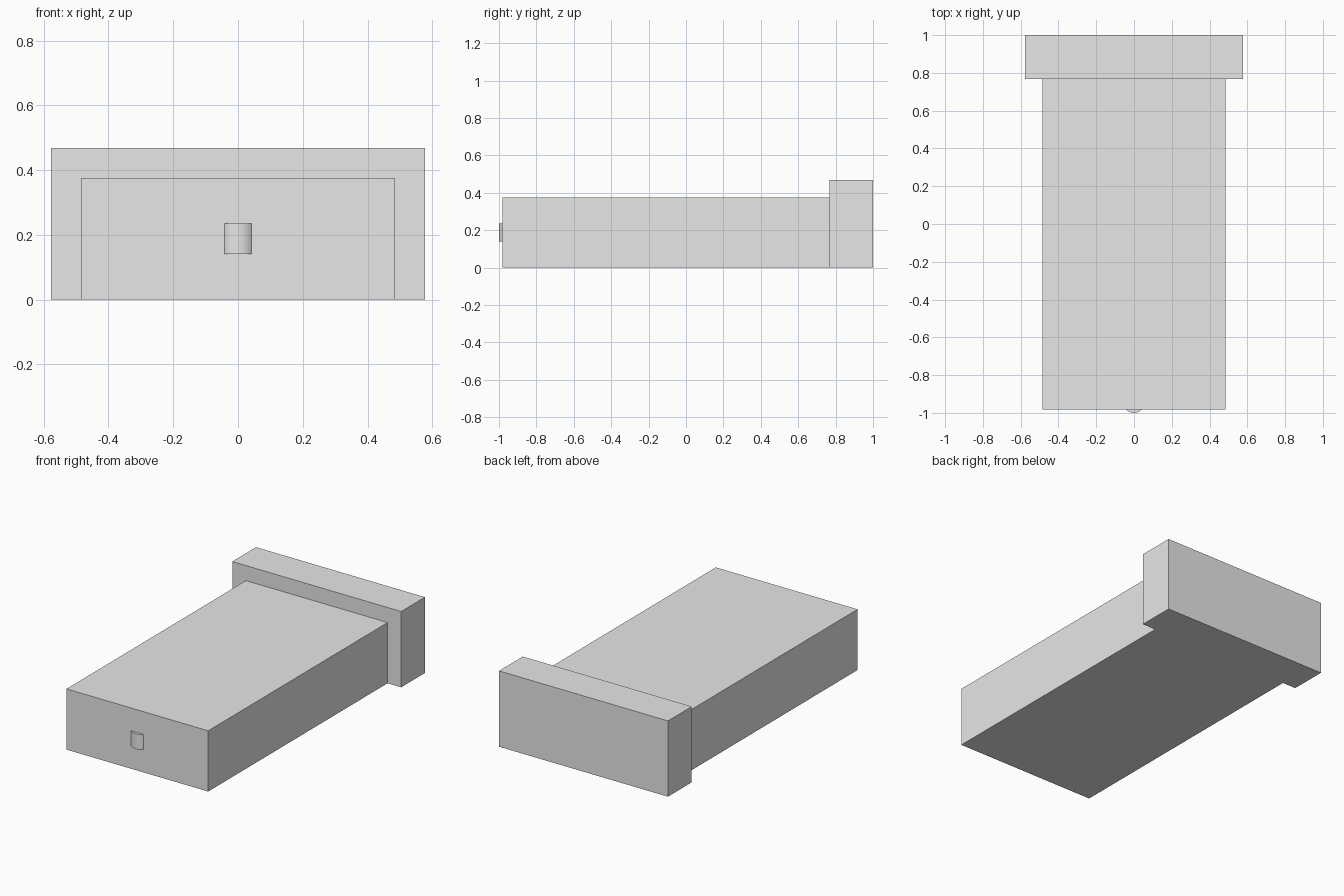
import bpy

# Remove the default cube
cube = bpy.data.objects.get("Cube")
if cube:
    bpy.data.objects.remove(cube, do_unlink=True)

# Single plain material
COLOR = (0.8, 0.8, 0.8, 1)
grey = bpy.data.materials.new("light_grey")
grey.use_nodes = True
grey.diffuse_color = COLOR
grey.node_tree.nodes["Principled BSDF"].inputs["Base Color"].default_value = COLOR


def box(name, width, y0, y1, height):
    """Box standing on the ground, centred in x, from y0 to y1."""
    bpy.ops.mesh.primitive_cube_add(size=1, location=(0, (y0 + y1) / 2, height / 2))
    obj = bpy.context.object
    obj.name = name
    obj.scale = (width, y1 - y0, height)
    bpy.ops.object.transform_apply(location=False, rotation=False, scale=True)
    obj.data.materials.append(grey)
    return obj


FRONT, JOINT, BACK = -0.982, 0.768, 1.0

# Long main block and the wider, taller end block
box("main_body", 0.968, FRONT, JOINT, 0.375)
box("end_block", 1.154, JOINT, BACK, 0.468)

# Upright rounded button, sunk into the front face
RADIUS = 0.058
bpy.ops.mesh.primitive_cylinder_add(vertices=64, radius=RADIUS, depth=0.094,
                                    location=(0, -1 + RADIUS, 0.188))
button = bpy.context.object
button.name = "front_button"
button.data.materials.append(grey)
bpy.ops.object.shade_smooth_by_angle()
